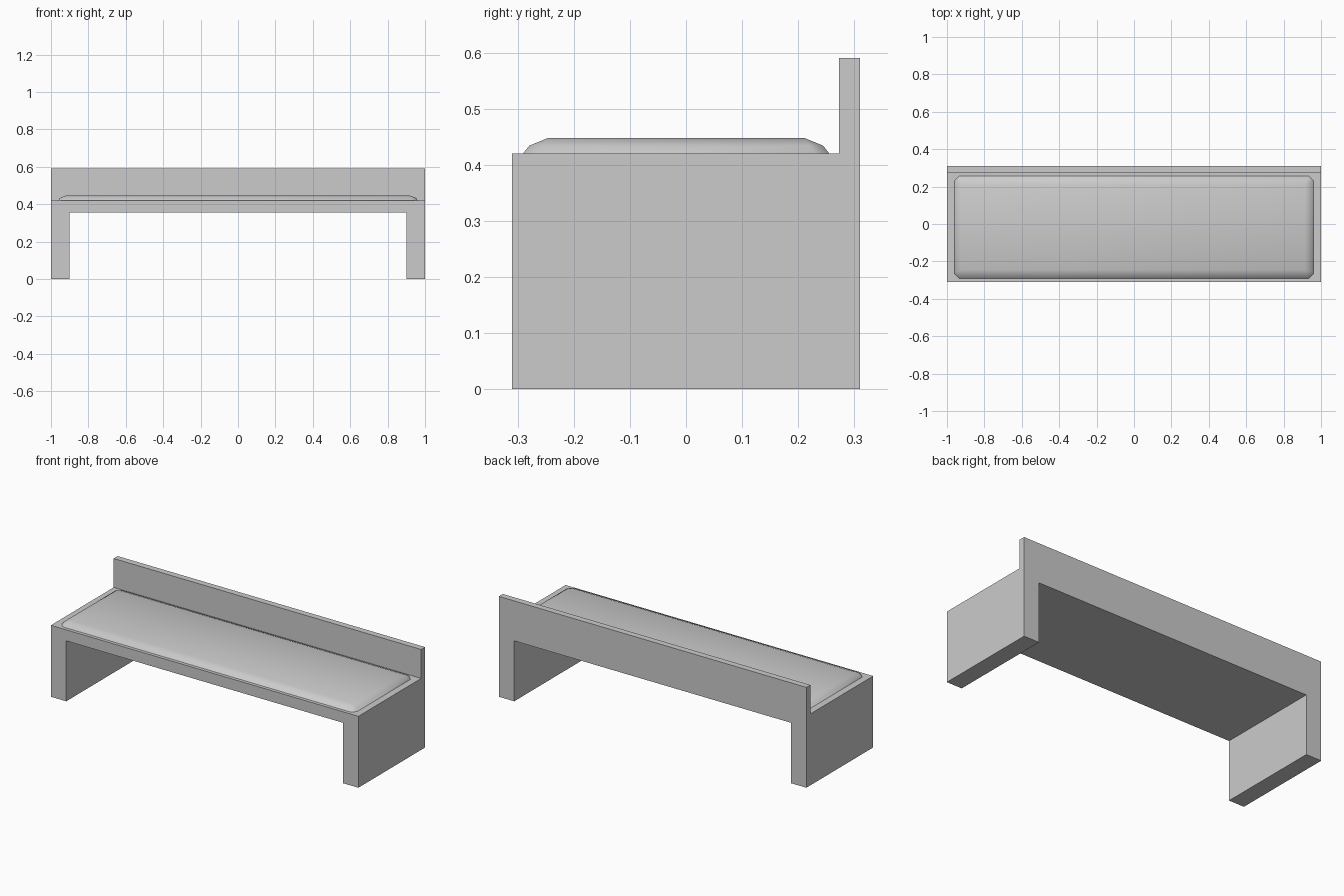
import bpy
import bmesh
from mathutils import Vector

cube = bpy.data.objects.get("Cube")
if cube:
    bpy.data.objects.remove(cube, do_unlink=True)

# Single plain grey
grey = bpy.data.materials.new("light grey")
grey.use_nodes = True
colour = (0.6, 0.6, 0.6, 1)
grey.diffuse_color = colour
grey.node_tree.nodes["Principled BSDF"].inputs["Base Color"].default_value = colour


def finish(bm, name):
    bmesh.ops.recalc_face_normals(bm, faces=bm.faces)
    mesh = bpy.data.meshes.new(name)
    bm.to_mesh(mesh)
    bm.free()
    mesh.materials.append(grey)
    obj = bpy.data.objects.new(name, mesh)
    bpy.context.collection.objects.link(obj)
    return obj


LENGTH, DEPTH = 1.0, 0.31            # half sizes
LEG_IN, UNDER, SEAT = 0.90, 0.355, 0.42
BACK_Y, BACK_TOP = 0.273, 0.59

# Bench frame: arch profile extruded front to back
bm = bmesh.new()
half = [(LENGTH, SEAT), (LENGTH, 0), (LEG_IN, 0), (LEG_IN, UNDER)]
profile = half + [(-x, z) for x, z in reversed(half)]
arch = bm.faces.new([bm.verts.new((x, -DEPTH, z)) for x, z in profile])
out = bmesh.ops.extrude_face_region(bm, geom=[arch])
bmesh.ops.translate(bm, vec=(0, 2 * DEPTH, 0),
                    verts=[g for g in out["geom"] if isinstance(g, bmesh.types.BMVert)])
if arch.is_valid and sum(f.calc_center_median().y < -DEPTH + 0.001 for f in bm.faces) == 0:
    bm.faces.new([v for v in bm.verts if v.co.y < 0])

# Low backrest raised from the rear strip of the seat top
bm.normal_update()
top = max(bm.faces, key=lambda f: f.calc_center_median().z)
bmesh.ops.bisect_plane(bm, geom=[top] + top.edges[:] + top.verts[:],
                       plane_co=(0, BACK_Y, 0), plane_no=(0, 1, 0))
strip = max((f for f in bm.faces if all(v.co.z > SEAT - 0.001 for v in f.verts)),
            key=lambda f: f.calc_center_median().y)
out = bmesh.ops.extrude_face_region(bm, geom=[strip])
bmesh.ops.translate(bm, vec=(0, 0, BACK_TOP - SEAT),
                    verts=[g for g in out["geom"] if isinstance(g, bmesh.types.BMVert)])
if strip.is_valid:
    bmesh.ops.delete(bm, geom=[strip], context='FACES_ONLY')
bmesh.ops.recalc_face_normals(bm, faces=bm.faces)
bmesh.ops.dissolve_limit(bm, angle_limit=0.01, verts=bm.verts, edges=bm.edges)
finish(bm, "bench_frame")

# Seat cushion: stacked rings with clipped corners, narrowing to a flat top
bm = bmesh.new()
centre_y = -0.0175
rings = []
for hx, hy, z, clip in [(0.96, 0.273, SEAT, 0.025),
                        (0.952, 0.262, 0.434, 0.025),
                        (0.915, 0.228, 0.448, 0.001)]:
    ring = []
    for sx, sy in [(1, 1), (-1, 1), (-1, -1), (1, -1)]:
        a = Vector((sx * hx, centre_y + sy * (hy - clip), z))
        b = Vector((sx * (hx - clip), centre_y + sy * hy, z))
        ring += [bm.verts.new(p) for p in ((a, b) if sx * sy > 0 else (b, a))]
    rings.append(ring)
for low, high in zip(rings, rings[1:]):
    for i in range(len(low)):
        j = (i + 1) % len(low)
        bm.faces.new((low[i], low[j], high[j], high[i]))
bm.faces.new(rings[-1])
bm.faces.new(list(reversed(rings[0])))
bmesh.ops.remove_doubles(bm, verts=rings[-1], dist=0.003)
cushion = finish(bm, "seat_cushion")
for poly in cushion.data.polygons:
    poly.use_smooth = poly.normal.z > -0.5
